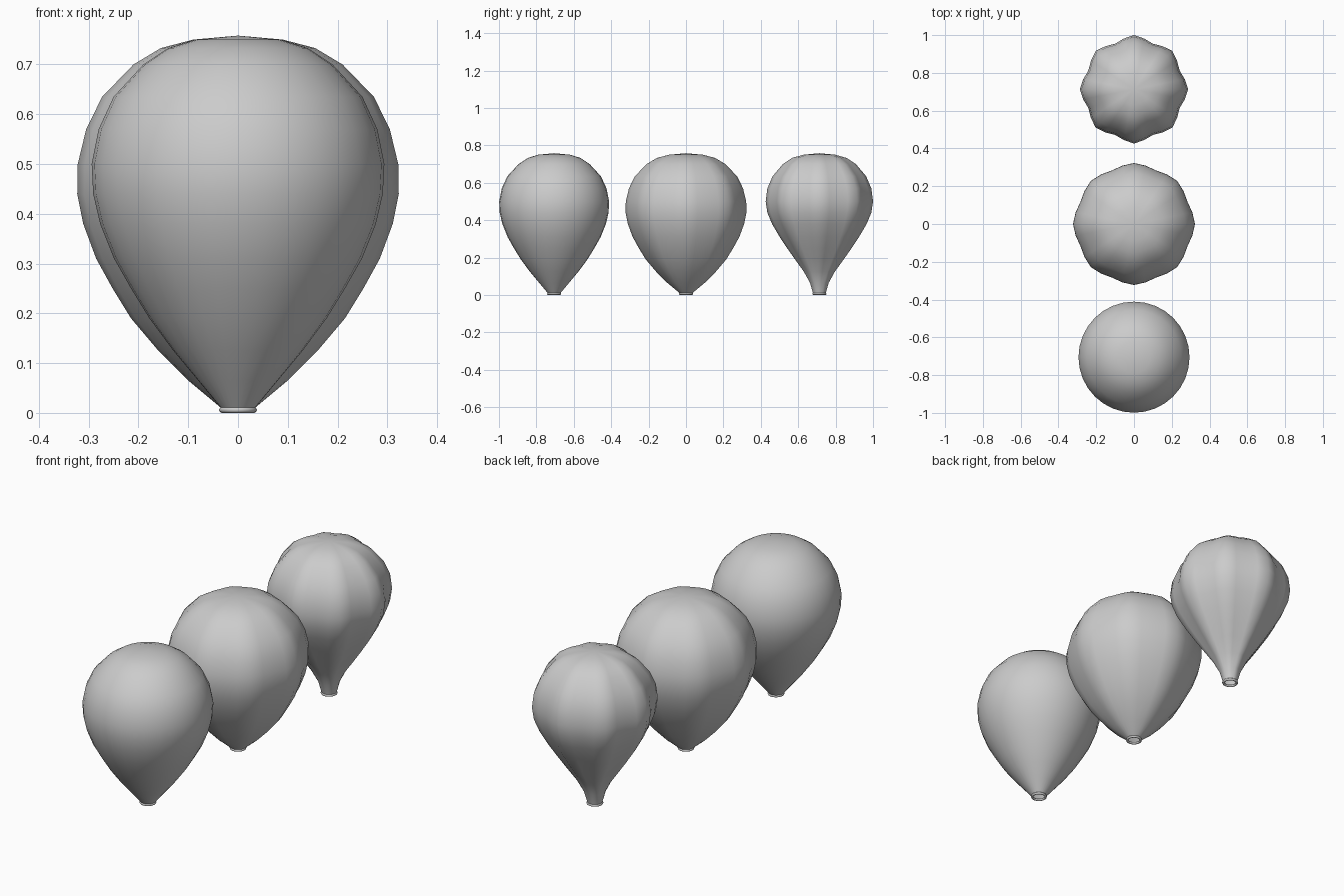
import bpy, bmesh, math

if "Cube" in bpy.data.objects:
    bpy.data.objects.remove(bpy.data.objects["Cube"])

SEGS, LOBES = 32, 8
Z = [0.01, 0.065, 0.125, 0.19, 0.25, 0.31, 0.38, 0.44, 0.50, 0.57, 0.635, 0.70, 0.733, 0.75]
TOP = 0.758

def finish(bm, name):
    bmesh.ops.recalc_face_normals(bm, faces=bm.faces)
    me = bpy.data.meshes.new(name)
    bm.to_mesh(me)
    bm.free()
    me.polygons.foreach_set("use_smooth", [True] * len(me.polygons))
    ob = bpy.data.objects.new(name, me)
    bpy.context.collection.objects.link(ob)

def balloon(name, y, radii, depth):
    # envelope: lathed profile, with vertical grooves between the lobes
    bm = bmesh.new()
    rings = []
    for z, r in zip(Z, radii):
        fade = min(1, max(0, (z - 0.01) / 0.15))
        ring = []
        for i in range(SEGS):
            a = 2 * math.pi * i / SEGS
            rr = r * (1 - depth * fade * (0.5 - 0.5 * math.cos(LOBES * a)))
            ring.append(bm.verts.new((rr * math.cos(a), y + rr * math.sin(a), z)))
        rings.append(ring)
    for lo, hi in zip(rings, rings[1:]):
        for i in range(SEGS):
            j = (i + 1) % SEGS
            bm.faces.new((lo[i], lo[j], hi[j], hi[i]))
    tip = bm.verts.new((0, y, TOP))
    for i in range(SEGS):
        bm.faces.new((rings[-1][i], rings[-1][(i + 1) % SEGS], tip))
    finish(bm, name + "_envelope")
    # rolled lip around the open neck
    bpy.ops.mesh.primitive_torus_add(location=(0, y, 0.006), major_radius=0.032,
                                     minor_radius=0.006, major_segments=SEGS, minor_segments=8)
    bpy.context.object.name = name + "_lip"
    bpy.ops.object.shade_smooth()

balloon("round_balloon", -0.705,
        [0.034, 0.08, 0.13, 0.178, 0.215, 0.249, 0.277, 0.291, 0.294, 0.28, 0.25, 0.19, 0.14, 0.085], 0)
balloon("wide_balloon", 0.0,
        [0.034, 0.1, 0.16, 0.215, 0.252, 0.285, 0.311, 0.323, 0.322, 0.305, 0.273, 0.21, 0.155, 0.09], 0.05)
balloon("ribbed_balloon", 0.713,
        [0.034, 0.05, 0.083, 0.13, 0.172, 0.212, 0.253, 0.278, 0.287, 0.278, 0.25, 0.195, 0.145, 0.085], 0.09)
